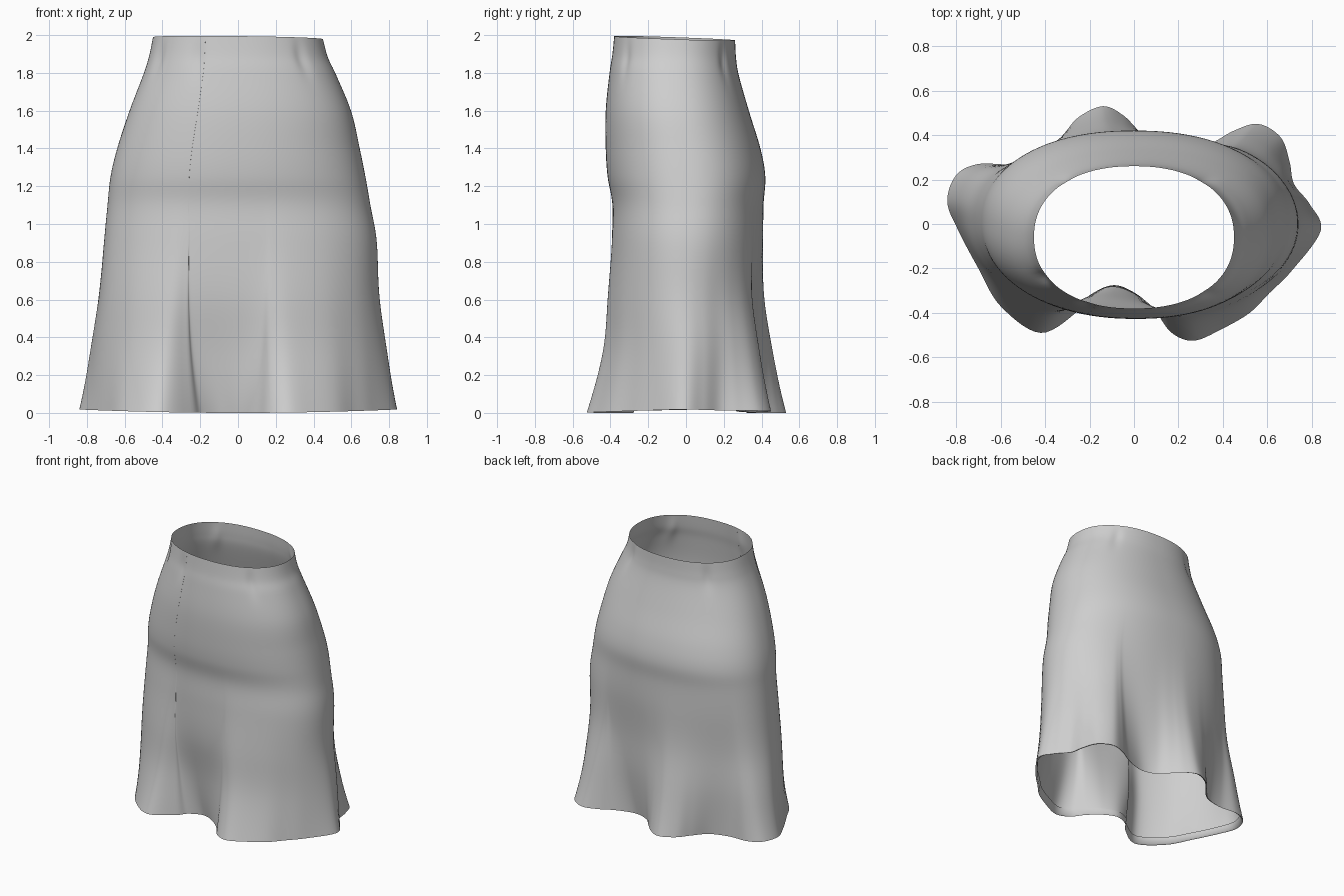
import bpy
import bmesh
import math

cube = bpy.data.objects.get("Cube")
if cube:
    bpy.data.objects.remove(cube, do_unlink=True)

# Body levels from hem to waist: height, right, left, front and back extents
LEVELS = [
    (0, .74, .74, .38, .40), (.3, .74, .74, .375, .40), (.6, .72, .727, .40, .39),
    (.9, .705, .73, .395, .405), (1.1, .69, .70, .39, .41), (1.25, .675, .675, .415, .42),
    (1.4, .64, .645, .425, .395), (1.6, .575, .60, .425, .335), (1.8, .50, .52, .405, .28),
    (1.9, .47, .475, .39, .265), (2, .45, .45, .38, .26),
]

# Wavy hem outline, counter-clockwise from the left side
HEM = [
    (.84, -.03), (.79, .09), (.72, .18), (.70, .28), (.66, .39), (.56, .45), (.45, .42),
    (.34, .36), (.2, .32), (.09, .35), (.02, .42), (-.05, .49), (-.14, .53), (-.25, .48),
    (-.32, .40), (-.41, .31), (-.55, .27), (-.7, .27), (-.8, .22), (-.84, .1), (-.79, -.03),
    (-.7, -.2), (-.6, -.37), (-.42, -.49), (-.25, -.39), (-.19, -.32), (-.09, -.28),
    (.01, -.32), (.1, -.4), (.17, -.49), (.27, -.525), (.4, -.47), (.52, -.4),
    (.61, -.31), (.71, -.21),
]


def spline(points, steps, closed):
    """Sample a smooth curve through points of any dimension."""
    count = len(points)

    def pick(i):
        return points[i % count] if closed else points[max(0, min(count - 1, i))]

    result = []
    for i in range(count if closed else count - 1):
        knots = list(zip(pick(i - 1), pick(i), pick(i + 1), pick(i + 2)))
        for s in range(steps):
            t = s / steps
            result.append([
                b + t * ((c - a) + t * ((2 * a - 5 * b + 4 * c - d)
                                        + t * (3 * (b - c) + d - a))) / 2
                for a, b, c, d in knots])
    if not closed:
        result.append(list(points[-1]))
    return result


def rounded(value, power=0.9):
    return math.copysign(abs(value) ** power, value)


def pinch(angle, z):
    """Shallow darts below the waist."""
    fade = math.exp(-((z - 1.88) / .09) ** 2)
    darts = (-48, -115, -150, 50, 130)
    return 1 - .025 * fade * sum(
        math.exp(-((math.degrees(angle) - dart) / 5) ** 2) for dart in darts)


def make_ring(level, hem):
    """Blend the rounded body outline into the fluted hem outline."""
    z, right, left, front, back = level
    flare = max(0, 1 - z / 1.3) ** 2.6
    ring = []
    for hx, hy in hem:
        angle = math.atan2(hy / .5, hx / .84)
        size = pinch(angle, z)
        bx = (left - right) / 2 + (left + right) / 2 * rounded(math.cos(angle)) * size
        by = (back - front) / 2 + (back + front) / 2 * rounded(math.sin(angle)) * size
        x = bx + (hx - bx) * flare
        y = by + (hy - by) * flare
        # Slightly lifted hem sides and a tilted waistline
        lift = .018 * (x / .84) ** 2 * flare
        tilt = (.035 * (y + .38) + .012 * (x + .45)) * (z / 2) ** 6
        ring.append((x, y, z + lift - tilt))
    return ring


def loft(name, rings, material):
    """Skin a stack of closed rings into a smooth open surface."""
    bm = bmesh.new()
    rows = [[bm.verts.new(co) for co in ring] for ring in rings]
    for low, high in zip(rows, rows[1:]):
        for i in range(len(low)):
            j = (i + 1) % len(low)
            face = bm.faces.new((low[i], low[j], high[j], high[i]))
            face.smooth = True
    mesh = bpy.data.meshes.new(name)
    bm.to_mesh(mesh)
    bm.free()
    mesh.materials.append(material)
    obj = bpy.data.objects.new(name, mesh)
    bpy.context.collection.objects.link(obj)
    return obj


# Plain grey cloth
cloth = bpy.data.materials.new("grey_cloth")
cloth.use_nodes = True
grey = (.62, .62, .62, 1)
cloth.diffuse_color = grey
shader = cloth.node_tree.nodes["Principled BSDF"]
shader.inputs["Base Color"].default_value = grey
shader.inputs["Roughness"].default_value = .8

# Skirt body
outline = spline(HEM, 7, True)
body = [make_ring(level, outline) for level in spline(LEVELS, 6, False)]
loft("skirt_body", body, cloth)

# Narrow facing turned up inside the hem
facing = [body[0]]
for rise in (.004, .05):
    level = (rise,) + LEVELS[0][1:]
    facing.append([(x * .985, y * .98, z) for x, y, z in make_ring(level, outline)])
loft("hem_facing", facing[::-1], cloth)
